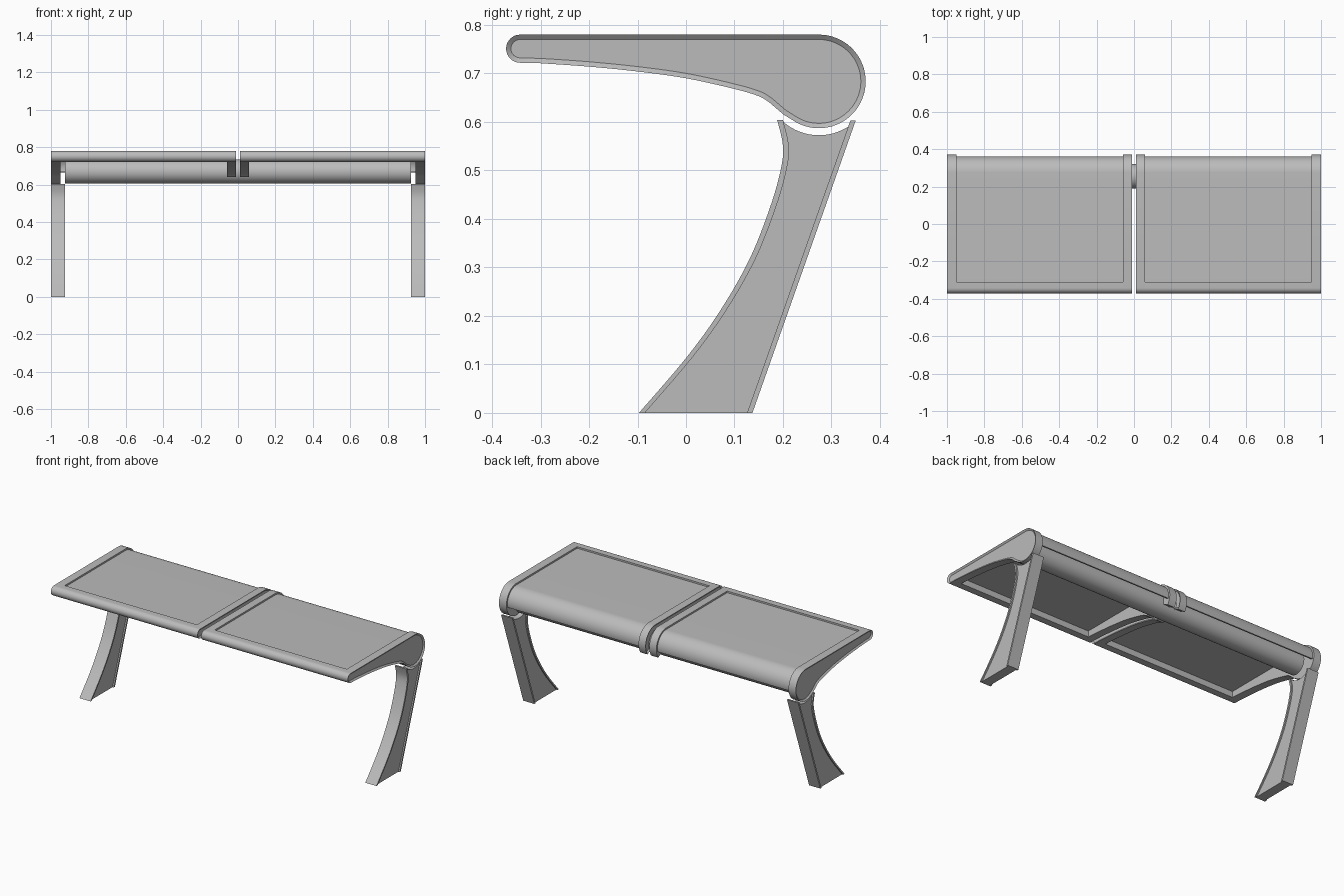
import bpy, bmesh
from math import sin, cos, radians

cube = bpy.data.objects.get("Cube")
if cube:
    bpy.data.objects.remove(cube, do_unlink=True)

GREY = (0.5, 0.5, 0.5, 1)
grey = bpy.data.materials.new("grey_metal")
grey.use_nodes = True
grey.diffuse_color = GREY
grey.node_tree.nodes["Principled BSDF"].inputs["Base Color"].default_value = GREY


def arc(center, r, a0, a1, n=24):
    """Points of an arc in the side (y, z) plane."""
    angles = [radians(a0 + (a1 - a0) * i / n) for i in range(n + 1)]
    return [(center[0] + r * cos(a), center[1] + r * sin(a)) for a in angles]


def smooth(pts, n=5):
    """Catmull-Rom curve through the points."""
    p = [pts[0]] + pts + [pts[-1]]
    out = []
    for a, b, c, d in zip(p, p[1:], p[2:], p[3:]):
        for i in range(n):
            t = i / n
            out.append(tuple(
                b[k] + 0.5 * t * (c[k] - a[k] + t * (2 * a[k] - 5 * b[k] + 4 * c[k] - d[k]
                                  + t * (3 * (b[k] - c[k]) + d[k] - a[k])))
                for k in (0, 1)))
    return out + [pts[-1]]


def shift(pts, dy):
    return [(y + dy, z) for y, z in pts]


def extrude(name, profile, x0, x1, recess_x=None, depth=0.008):
    """Extrude a side profile from x0 to x1; optionally recess the cap at recess_x."""
    bm = bmesh.new()
    face = bm.faces.new([bm.verts.new((x0, y, z)) for y, z in profile])
    res = bmesh.ops.extrude_face_region(bm, geom=[face])
    verts = [g for g in res["geom"] if isinstance(g, bmesh.types.BMVert)]
    bmesh.ops.translate(bm, verts=verts, vec=(x1 - x0, 0, 0))
    bmesh.ops.recalc_face_normals(bm, faces=bm.faces)
    if recess_x is not None:
        cap = [f for f in bm.faces if all(abs(v.co.x - recess_x) < 1e-5 for v in f.verts)]
        bmesh.ops.inset_region(bm, faces=cap, thickness=0.01, use_even_offset=True)
        inward = depth if recess_x < (x0 + x1) / 2 else -depth
        bmesh.ops.translate(bm, verts=list({v for f in cap for v in f.verts}),
                            vec=(inward, 0, 0))
    mesh = bpy.data.meshes.new(name)
    bm.to_mesh(mesh)
    bm.free()
    mesh.materials.append(grey)
    obj = bpy.data.objects.new(name, mesh)
    bpy.context.collection.objects.link(obj)
    bpy.ops.object.select_all(action="DESELECT")
    obj.select_set(True)
    bpy.context.view_layer.objects.active = obj
    bpy.ops.object.shade_smooth_by_angle(angle=radians(30))
    return obj


# Side profiles
NOSE, BACK, BEAM = (-0.342, 0.751), (0.274, 0.6835), (0.255, 0.67)
nose = arc(NOSE, 0.029, 270, 90, 16)
belly = smooth([(0.172, 0.64), (0.15, 0.653), (0.10, 0.668), (0, 0.69),
                (-0.1, 0.704), (-0.2, 0.714), (-0.3, 0.721)])
end_bracket = nose + arc(BACK, 0.0965, 90, -120, 36) + [(0.2, 0.616)] + belly
mid_bracket = nose + arc(BACK, 0.0965, 90, -35, 24) + arc(BEAM, 0.065, -20, 200, 24) + belly
rail = nose + [(-0.31, 0.78), (-0.31, 0.722)]
shell = ([(-0.315, 0.77)] + arc(BACK, 0.0865, 90, -12)
         + arc(BACK, 0.0745, -12, 90) + [(-0.315, 0.758)])

# Leg: web between a curved front flange and a straight back flange
leg_front = smooth([(-0.097, 0), (0, 0.113), (0.07, 0.21), (0.13, 0.315),
                    (0.172, 0.42), (0.195, 0.5), (0.2, 0.55), (0.188, 0.604)])
leg_back = [(0.35, 0.603), (0.137, 0)]
leg_top = arc(BACK, 0.111, -132, -49, 16)
front_flange = leg_front + shift(leg_front, 0.012)[::-1]
back_flange = leg_back + shift(leg_back, -0.011)[::-1]
web = shift(leg_front, 0.006)[:-1] + leg_top + shift(leg_back, -0.005)

for side, s in (("left", 1), ("right", -1)):
    extrude(f"{side}_end_bracket", end_bracket, s * 0.95, s, recess_x=s)
    extrude(f"{side}_middle_bracket", mid_bracket, s * 0.012, s * 0.06, recess_x=s * 0.012)
    extrude(f"{side}_front_rail", rail, s * 0.06, s * 0.95)
    extrude(f"{side}_seat_shell", shell, s * 0.06, s * 0.95)
    extrude(f"{side}_leg_web", web, s * 0.933, s * 0.992)
    extrude(f"{side}_leg_front_flange", front_flange, s * 0.925, s)
    extrude(f"{side}_leg_back_flange", back_flange, s * 0.925, s)

# Round support beam under both seats
extrude("support_beam", arc(BEAM, 0.065, 0, 352.5, 47), -0.925, 0.925)
